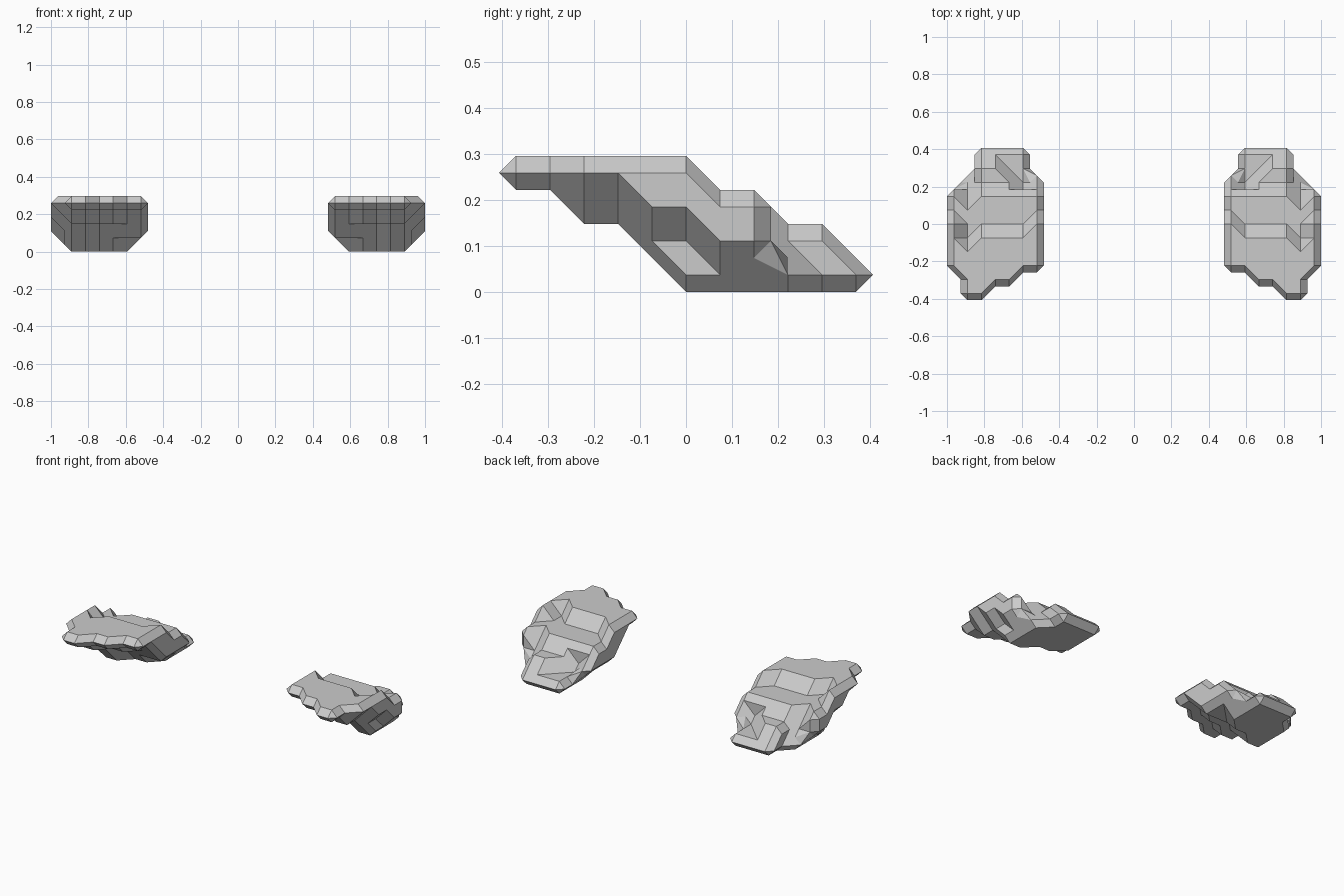
import bpy, bmesh
from mathutils import Vector
from itertools import product

if "Cube" in bpy.data.objects:
    bpy.data.objects.remove(bpy.data.objects["Cube"])

U = 0.0741            # grid step
X0 = 0.519            # innermost column
# one layer per row (bottom to top): (first, last) step in y for each of 7 columns
LAYERS = [
    [None, (2, 5), (1, 5), (1, 5), (0, 5), (0, 3), None],
    [(0, 3), (0, 2), (0, 3), (0, 4), (-1, 4), (-1, 2), (1, 2)],
    [(-1, 2), (-1, 2), (-2, 2), (-2, 2), (-3, 2), (-3, 1), (-1, 2)],
    [(-3, 0), (-3, -1), (-4, -1), (-4, -1), (-5, -1), (-5, -2), (-3, 0)],
]
solid = {(i, j, k) for k, row in enumerate(LAYERS) for i, s in enumerate(row) if s
         for j in range(s[0], s[1] + 1)}
CORNERS = list(product((0, 1), repeat=3))


def dist(a, b):
    return sum(x != y for x, y in zip(a, b))


def groups(corners, reach):
    """Split the corners of a cell into connected groups."""
    left = set(corners)
    while left:
        stack, group = [left.pop()], set()
        while stack:
            c = stack.pop()
            group.add(c)
            near = {n for n in left if dist(c, n) <= reach}
            left -= near
            stack += near
        yield group


def cell_patches(filled):
    """Bevelled surface inside one cell: hull faces not lying on the cell walls."""
    joined = len(list(groups(filled, 1))) == 1
    if len(filled) < 4 or (len(filled) == 4 and joined):
        side, reach = filled, 2
    else:
        side, reach = set(CORNERS) - filled, 1
    for group in groups(side, reach):
        pts = set(group)
        for c in group:
            for n in CORNERS:
                if dist(c, n) == 1 and n not in side:
                    pts.add(tuple((a + b) / 2 for a, b in zip(c, n)))
        tmp = bmesh.new()
        for p in sorted(pts):
            tmp.verts.new(p)
        bmesh.ops.convex_hull(tmp, input=tmp.verts[:])
        for f in tmp.faces:
            co = [v.co.copy() for v in f.verts]
            wall = any(all(abs(p[a] - s) < 1e-4 for p in co) for a in range(3) for s in (0, 1))
            if not wall:
                yield co
        tmp.free()


def build_pad(name, side):
    bm = bmesh.new()
    for base in product(range(-1, 7), range(-6, 6), range(-1, 4)):
        filled = {c for c in CORNERS if tuple(a + b for a, b in zip(base, c)) in solid}
        if not 0 < len(filled) < 8:
            continue
        for co in cell_patches(filled):
            verts = []
            for p in co:
                g = p + Vector(base)
                verts.append(bm.verts.new((side * (X0 + g.x * U), g.y * U, (g.z + 0.5) * U)))
            bm.faces.new(verts)
    bmesh.ops.remove_doubles(bm, verts=bm.verts[:], dist=0.001)
    bmesh.ops.recalc_face_normals(bm, faces=bm.faces[:])
    bmesh.ops.dissolve_limit(bm, angle_limit=0.02, verts=bm.verts[:], edges=bm.edges[:])
    me = bpy.data.meshes.new(name)
    bm.to_mesh(me)
    bm.free()
    ob = bpy.data.objects.new(name, me)
    bpy.context.collection.objects.link(ob)


# mirrored pair of stepped pads
build_pad("right_pad", 1)
build_pad("left_pad", -1)
